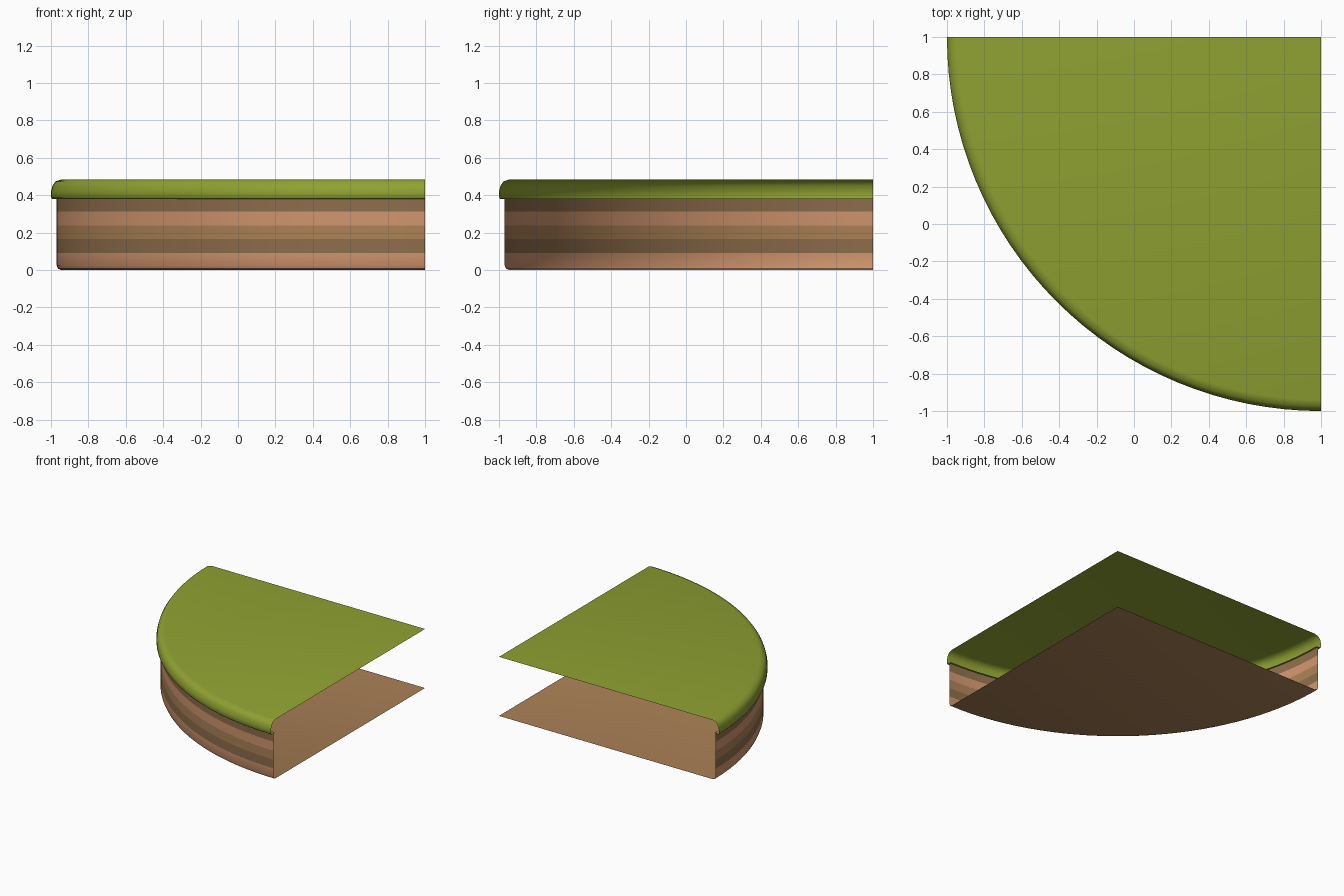
import bpy, bmesh
from math import cos, sin, pi, radians

if "Cube" in bpy.data.objects:
    bpy.data.objects.remove(bpy.data.objects["Cube"])

SEGMENTS = 32
CENTRE = (1.0, 1.0)


def material(name, hex_code):
    rgb = [int(hex_code[i:i + 2], 16) / 255 for i in (0, 2, 4)]
    mat = bpy.data.materials.new(name)
    mat.diffuse_color = [c / 12.92 if c < 0.04 else ((c + 0.055) / 1.055) ** 2.4 for c in rgb] + [1]
    mat.use_nodes = True
    mat.node_tree.nodes["Principled BSDF"].inputs["Base Color"].default_value = mat.diffuse_color
    return mat


def quarter_lathe(name, profile, mats, bands):
    """Sweep a (radius, height) profile through the front-left quarter turn."""
    bm = bmesh.new()
    rings = []
    for r, z in profile:
        if r == 0:
            rings.append([bm.verts.new((*CENTRE, z))] * (SEGMENTS + 1))
        else:
            angles = [pi + pi / 2 * j / SEGMENTS for j in range(SEGMENTS + 1)]
            rings.append([bm.verts.new((CENTRE[0] + r * cos(a), CENTRE[1] + r * sin(a), z))
                          for a in angles])
    for low, high, band in zip(rings, rings[1:], bands):
        for j in range(SEGMENTS):
            corners = (low[j], low[j + 1], high[j + 1], high[j])
            face = bm.faces.new(list(dict.fromkeys(corners)))
            face.material_index = band
    mesh = bpy.data.meshes.new(name)
    bm.to_mesh(mesh)
    bm.free()
    for m in mats:
        mesh.materials.append(m)
    obj = bpy.data.objects.new(name, mesh)
    bpy.context.collection.objects.link(obj)
    bpy.ops.object.select_all(action='DESELECT')
    obj.select_set(True)
    bpy.context.view_layer.objects.active = obj
    bpy.ops.object.shade_smooth_by_angle(angle=radians(40))
    return obj


light = material("light_earth", "D0966E")
mid = material("mid_earth", "AC8257")
dark = material("dark_earth", "8E6E4B")
grass = material("grass", "90A232")

# Layered earth: open-sided quarter disc with floor and striped wall
quarter_lathe("earth_layers",
              [(0, 0.005), (1.945, 0.005), (1.962, 0.012), (1.97, 0.03), (1.97, 0.097),
               (1.97, 0.17), (1.97, 0.243), (1.97, 0.317), (1.97, 0.388)],
              [light, mid, dark], [1, 0, 0, 0, 2, 1, 0, 2])

# Grass cap: overhanging rounded lip and flat top
quarter_lathe("grass_cap",
              [(1.955, 0.388), (1.994, 0.386), (2.0, 0.394), (2.0, 0.425), (1.992, 0.455),
               (1.976, 0.479), (1.94, 0.49), (0, 0.49)],
              [grass], [0] * 7)

# Stand the model on z = 0
for o in bpy.data.objects:
    o.location.z = -0.005
